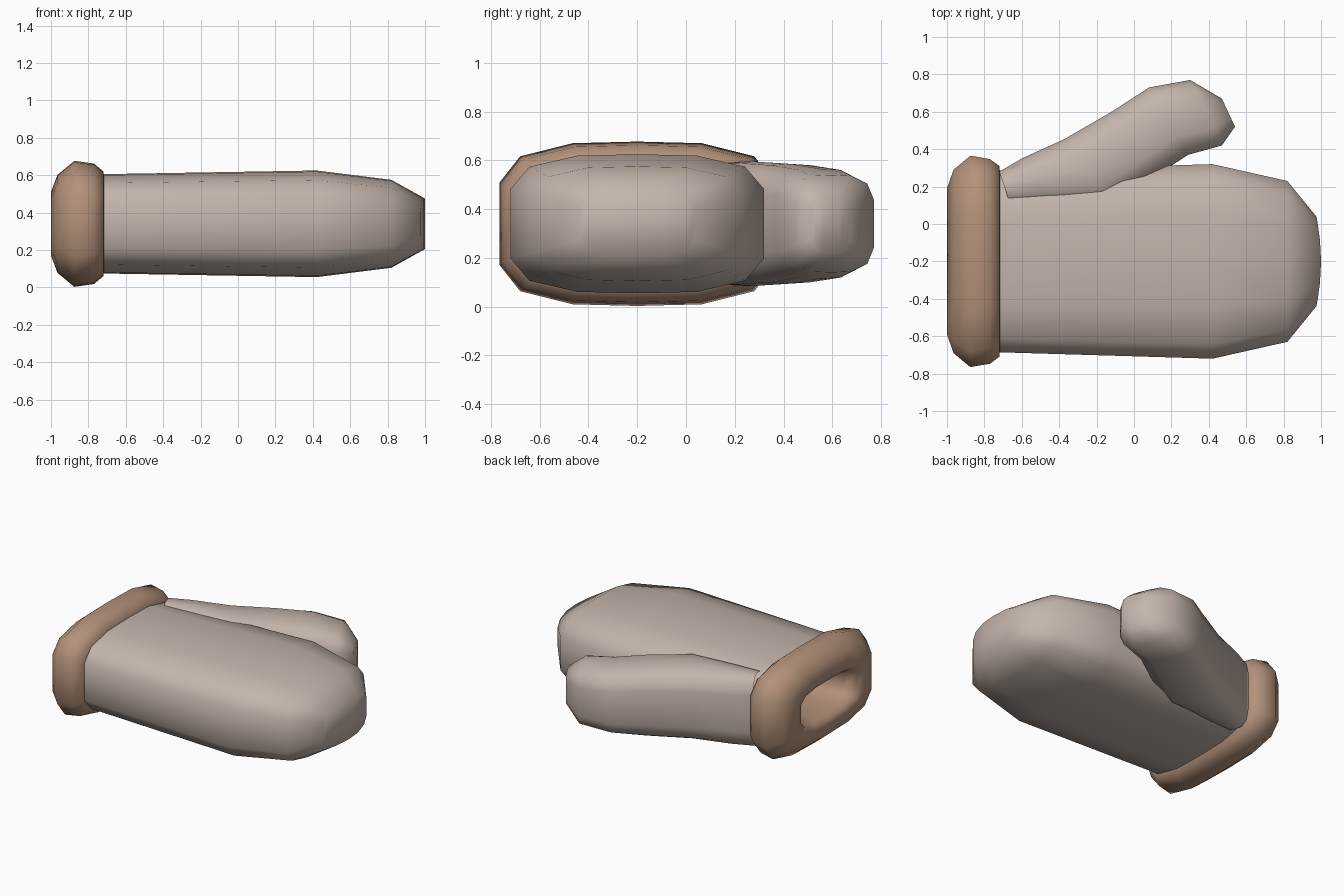
import bpy
import math
from mathutils import Vector

cube = bpy.data.objects.get("Cube")
if cube:
    bpy.data.objects.remove(cube, do_unlink=True)

MID_Y, MID_Z = -0.2, 0.34

# Rounded cross-section, built from one quarter
quarter = [(1, 0.5), (0.85, 0.82), (0.47, 0.98)]
top_half = quarter + [(0, 1)] + [(-u, v) for u, v in reversed(quarter)]
SECTION = top_half + [(-u, -v) for u, v in top_half]
N = len(SECTION)


def material(name, color):
    mat = bpy.data.materials.new(name)
    mat.use_nodes = True
    mat.diffuse_color = (*color, 1)
    bsdf = next(n for n in mat.node_tree.nodes if n.type == 'BSDF_PRINCIPLED')
    bsdf.inputs["Base Color"].default_value = (*color, 1)
    bsdf.inputs["Roughness"].default_value = 0.8
    return mat


def ring(center, half, height, bulge=0):
    """Section spread along the vector half and upward by height."""
    out = half.cross(Vector((0, 0, 1))).normalized()
    return [center + half * u + Vector((0, 0, height * v)) + out * bulge * (1 - u * u)
            for u, v in SECTION]


def straight_ring(x, width, height, bulge=0):
    return ring(Vector((x, MID_Y, MID_Z)), Vector((0, width, 0)), height, bulge)


def loft(name, rings, mat):
    """Skin the rings in order and close the last one with strips."""
    verts = [p for r in rings for p in r]
    faces = []
    for r in range(len(rings) - 1):
        for i in range(N):
            j = (i + 1) % N
            a, b = r * N, (r + 1) * N
            faces.append((a + i, a + j, b + j, b + i))
    last = (len(rings) - 1) * N
    for i in range(N // 2 - 1):
        faces.append((last + i, last + i + 1, last + N - 2 - i, last + N - 1 - i))
    mesh = bpy.data.meshes.new(name)
    mesh.from_pydata(verts, [], faces)
    mesh.materials.append(mat)
    obj = bpy.data.objects.new(name, mesh)
    bpy.context.collection.objects.link(obj)
    bpy.ops.object.select_all(action='DESELECT')
    obj.select_set(True)
    bpy.context.view_layer.objects.active = obj
    bpy.ops.object.mode_set(mode='EDIT')
    bpy.ops.mesh.select_all(action='SELECT')
    bpy.ops.mesh.normals_make_consistent(inside=False)
    bpy.ops.object.mode_set(mode='OBJECT')
    bpy.ops.object.shade_smooth_by_angle(angle=math.radians(75))
    return obj


wool = material("pale_wool", (0.55, 0.46, 0.405))
trim = material("brown_trim", (0.45, 0.285, 0.195))

# Hand: x, half width, half height, bulge
hand = [(-0.75, 0.485, 0.265, 0), (0.42, 0.52, 0.285, 0),
        (0.82, 0.43, 0.235, 0), (0.975, 0.24, 0.135, 0.025)]
loft("mitten_hand", [straight_ring(*s) for s in hand], wool)

# Thumb: back edge, inner edge, half height
thumb = [((-0.72, 0.28), (-0.66, 0.10), 0.25),
         ((-0.60, 0.35), (-0.45, 0.10), 0.255),
         ((-0.37, 0.455), (-0.12, 0.10), 0.255),
         ((-0.12, 0.60), (0.12, 0.26), 0.245),
         ((0.08, 0.73), (0.29, 0.37), 0.225),
         ((0.30, 0.77), (0.47, 0.42), 0.20),
         ((0.47, 0.67), (0.54, 0.52), 0.12)]
rings = []
for back, inner, height in thumb:
    b, i = Vector((*back, MID_Z)), Vector((*inner, MID_Z))
    rings.append(ring((b + i) / 2, (b - i) / 2, height))
loft("mitten_thumb", rings, wool)

# Cuff: padded roll that turns inward into a lined pocket
cuff = [(-0.715, 0.46, 0.25), (-0.72, 0.51, 0.28), (-0.77, 0.547, 0.322),
        (-0.875, 0.565, 0.337), (-0.965, 0.49, 0.262), (-1.0, 0.39, 0.17),
        (-0.975, 0.31, 0.13), (-0.9, 0.27, 0.11), (-0.75, 0.28, 0.13),
        (-0.5, 0.28, 0.15)]
loft("mitten_cuff", [straight_ring(*s) for s in cuff], trim)
